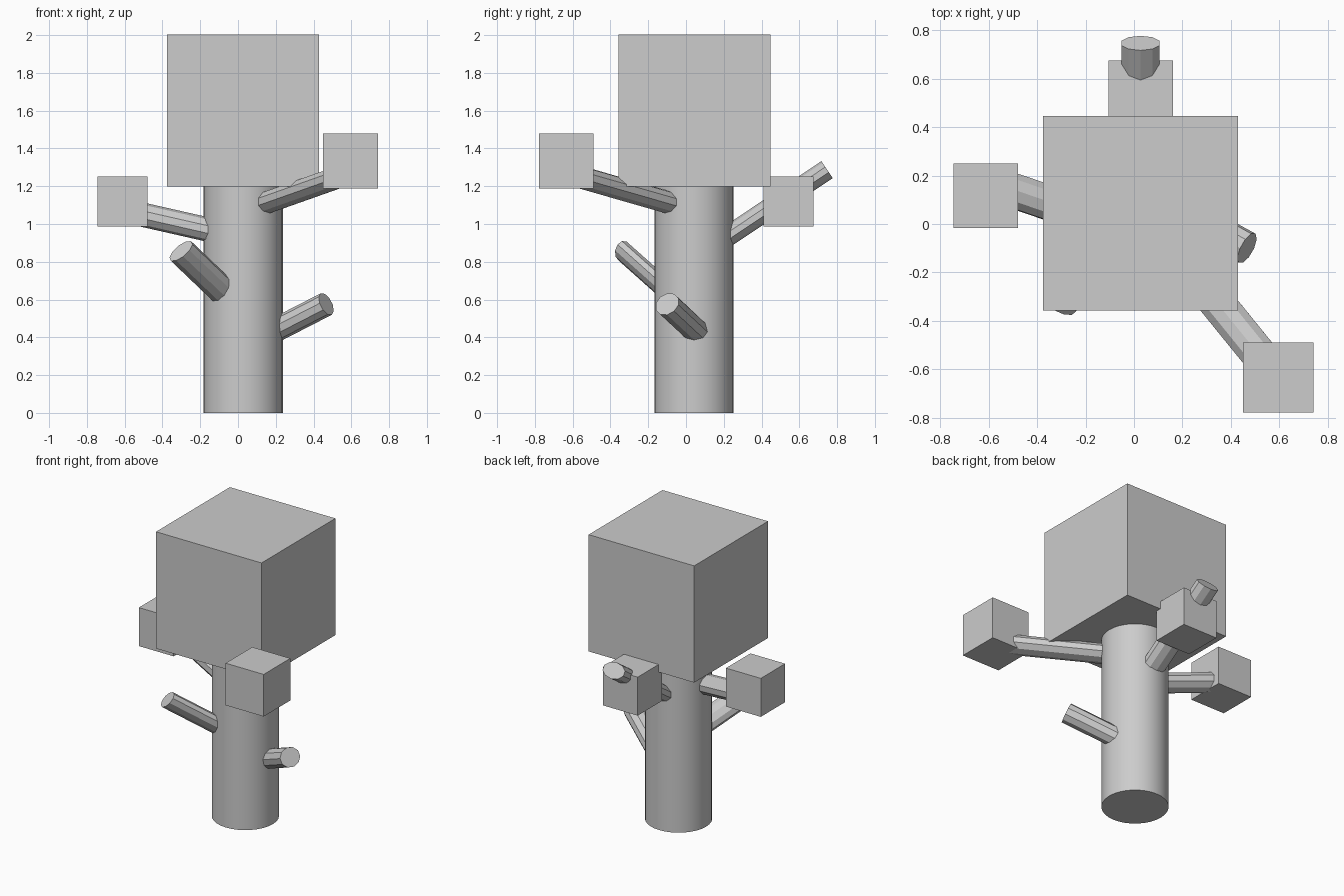
import bpy
import math
from mathutils import Matrix, Vector

if "Cube" in bpy.data.objects:
    bpy.data.objects.remove(bpy.data.objects["Cube"], do_unlink=True)

grey = bpy.data.materials.new("plain_grey")
grey.use_nodes = True
grey.diffuse_color = (0.604, 0.604, 0.604, 1)
grey.node_tree.nodes["Principled BSDF"].inputs["Base Color"].default_value = grey.diffuse_color


def finish(name):
    obj = bpy.context.object
    obj.name = name
    obj.data.materials.append(grey)
    return obj


def leaf_block(name, centre, size):
    bpy.ops.mesh.primitive_cube_add(size=size, location=centre)
    return finish(name)


def branch(name, start, end, wide, narrow, hint):
    """Ten-sided oval limb; its wide axis leans towards hint."""
    start, end = Vector(start), Vector(end)
    axis = (end - start).normalized()
    side = Vector(hint)
    side = (side - axis * side.dot(axis)).normalized()
    up = axis.cross(side)
    bpy.ops.mesh.primitive_cylinder_add(vertices=10, radius=1, depth=(end - start).length)
    obj = finish(name)
    frame = Matrix((side * wide, up * narrow, axis)).transposed().to_4x4()
    obj.data.transform(Matrix.Translation((start + end) / 2) @ frame)
    return obj


# Trunk
bpy.ops.mesh.primitive_cylinder_add(vertices=32, radius=0.21, depth=1.25,
                                    location=(0.027, 0.042, 0.625))
finish("trunk")
bpy.ops.object.shade_smooth_by_angle(angle=math.radians(30))

# Leaf blocks
leaf_block("crown", (0.027, 0.045, 1.6), 0.804)
leaf_block("front_left_leaves", (0.596, -0.634, 1.334), 0.29)
leaf_block("right_leaves", (-0.612, 0.117, 1.118), 0.265)
leaf_block("back_leaves", (0.028, 0.543, 1.118), 0.265)

# Branches carrying leaves
branch("front_left_branch", (0.03, 0.06, 1.07), (0.59, -0.63, 1.268), 0.077, 0.06, (1.2, 1, 0))
branch("right_branch", (0.02, -0.04, 0.93), (-0.61, 0.176, 1.073), 0.075, 0.064, (0, 1, 0))
branch("back_branch", (0.027, 0.05, 0.82), (0.027, 0.747, 1.288), 0.083, 0.054, (1, 0, 0))

# Bare stubs
branch("right_stub", (0.03, 0.02, 0.54), (-0.302, -0.336, 0.857), 0.077, 0.049, (0.78, -0.2, 0.59))
branch("left_stub", (0.105, 0.10, 0.39), (0.467, -0.1, 0.576), 0.07, 0.064, (0, 1, 0))
